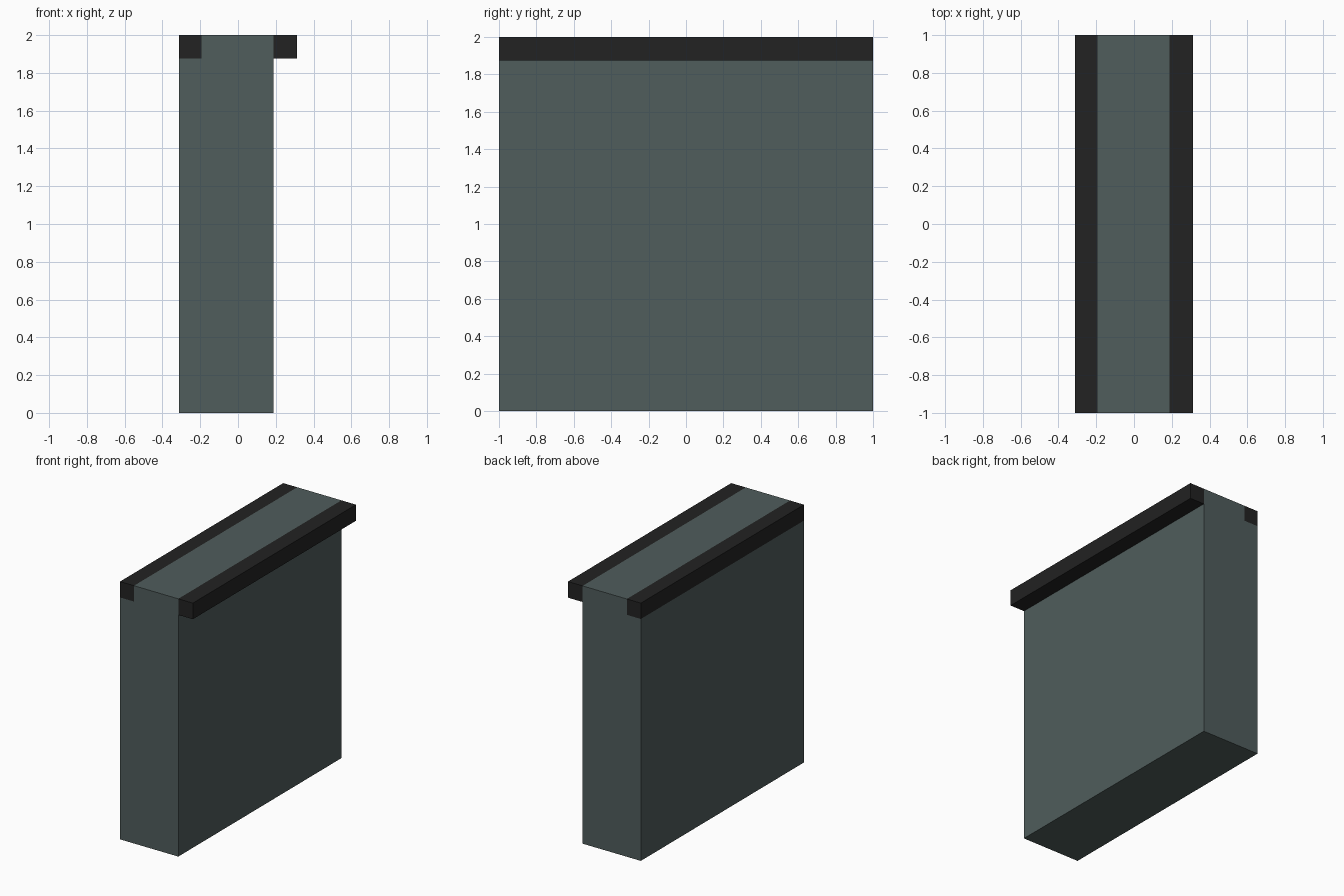
import bpy, bmesh
from mathutils import Matrix, Vector

if "Cube" in bpy.data.objects:
    bpy.data.objects.remove(bpy.data.objects["Cube"])


def material(name, rgb):
    m = bpy.data.materials.new(name)
    m.diffuse_color = (*rgb, 1.0)
    m.use_nodes = True
    m.node_tree.nodes["Principled BSDF"].inputs["Base Color"].default_value = m.diffuse_color
    return m


SLATE = material("slate_grey", (0.080, 0.109, 0.107))
BLACK = material("soft_black", (0.016, 0.016, 0.016))


def box(name, low, high, mats, cuts=(), rule=None):
    """Flat box between two corners, cut by planes and coloured by a rule."""
    low, high = Vector(low), Vector(high)
    bm = bmesh.new()
    place = Matrix.Translation((low + high) / 2) @ Matrix.Diagonal((*(high - low), 1))
    bmesh.ops.create_cube(bm, size=1, matrix=place)
    for co, no in cuts:
        bmesh.ops.bisect_plane(bm, geom=bm.verts[:] + bm.edges[:] + bm.faces[:],
                               plane_co=co, plane_no=no)
    if rule:
        for f in bm.faces:
            f.material_index = int(rule(f.calc_center_median()))
    bm.normal_update()
    mesh = bpy.data.meshes.new(name)
    bm.to_mesh(mesh)
    bm.free()
    for m in mats:
        mesh.materials.append(m)
    ob = bpy.data.objects.new(name, mesh)
    bpy.context.collection.objects.link(ob)


BAND_X, BAND_Z = -0.1925, 1.877

# Wall panel with a black band along its upper left edge
box("wall_panel", (-0.3125, -1, 0), (0.1875, 1, 2), [SLATE, BLACK],
    cuts=[((BAND_X, 0, 0), (1, 0, 0)), ((0, 0, BAND_Z), (0, 0, 1))],
    rule=lambda c: c.x < BAND_X and c.z > BAND_Z)

# Overhanging rail along the upper right edge
box("top_rail", (0.1875, -1, 1.875), (0.3125, 1, 2), [BLACK])
